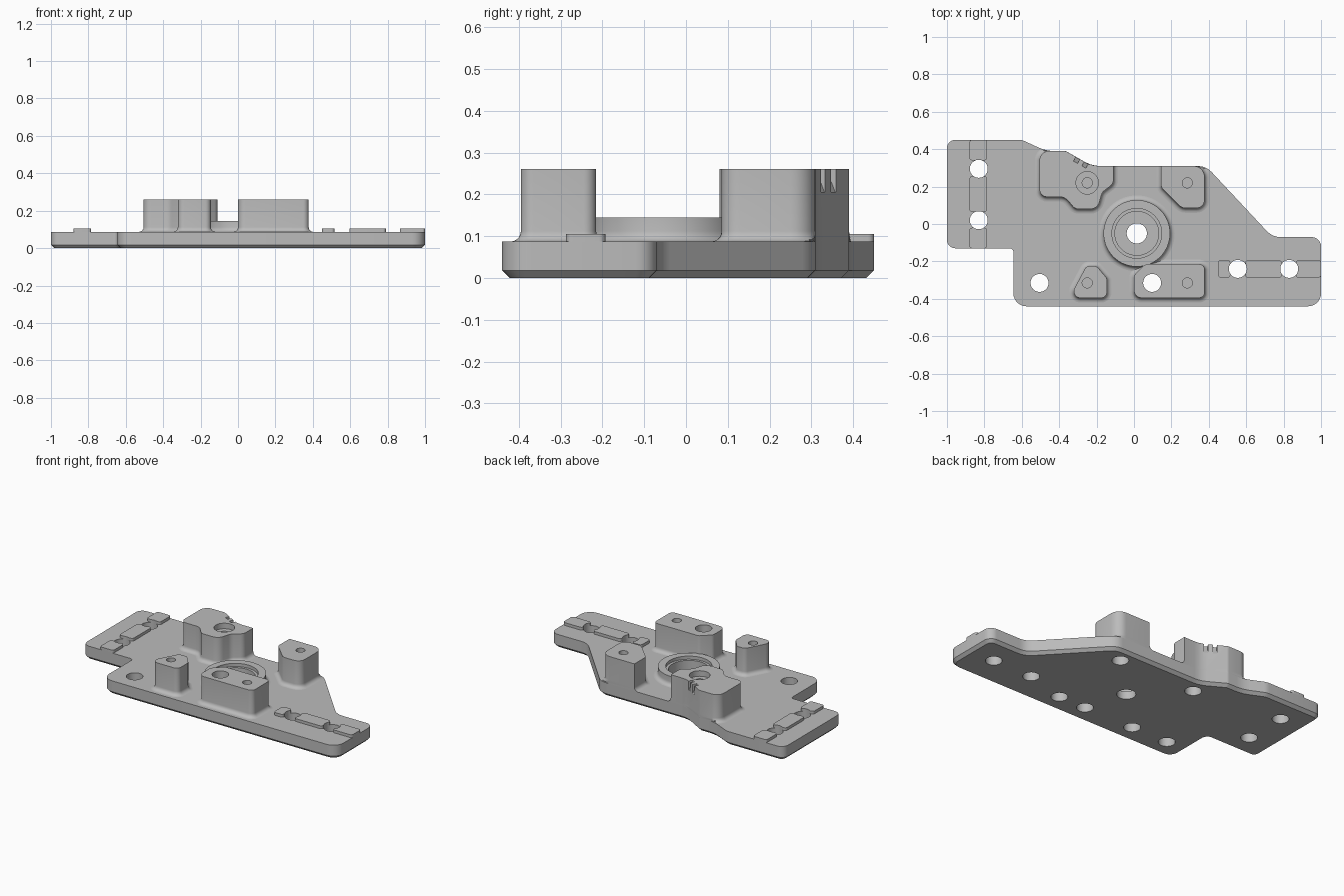
import bpy, bmesh, math
from mathutils import Vector

if "Cube" in bpy.data.objects:
    bpy.data.objects.remove(bpy.data.objects["Cube"])

DECK, TOP, FIL = 0.087, 0.26, 0.025   # plate top, post top, base fillet radius

grey = bpy.data.materials.new("cast_grey")
grey.diffuse_color = (0.5, 0.5, 0.5, 1)
grey.use_nodes = True
grey.node_tree.nodes["Principled BSDF"].inputs["Base Color"].default_value = grey.diffuse_color


def rounded(corners):
    """Outline from (x, y, radius) corners, counter-clockwise."""
    out, n = [], len(corners)
    for i, (x, y, r) in enumerate(corners):
        p = Vector((x, y))
        a = Vector(corners[i - 1][:2]) - p
        b = Vector(corners[(i + 1) % n][:2]) - p
        half = a.angle(b) / 2
        t = min(r / math.tan(half), 0.49 * a.length, 0.49 * b.length)
        if t < 1e-4:
            out.append(p)
            continue
        r = t * math.tan(half)
        a, b = a.normalized(), b.normalized()
        c = p + (a + b).normalized() * (r / math.sin(half))
        s, e = p + a * t - c, p + b * t - c
        turn = math.atan2(s.x * e.y - s.y * e.x, s.dot(e))
        steps = max(3, int(abs(turn) / 0.2))
        for k in range(steps + 1):
            w = turn * k / steps
            out.append(c + Vector((s.x * math.cos(w) - s.y * math.sin(w),
                                   s.x * math.sin(w) + s.y * math.cos(w))))
    return out


def offset(pts, d):
    """Move a counter-clockwise outline outward by d."""
    res = []
    for i, p in enumerate(pts):
        a = (p - pts[i - 1]).normalized()
        b = (pts[(i + 1) % len(pts)] - p).normalized()
        na, nb = Vector((a.y, -a.x)), Vector((b.y, -b.x))
        res.append(p + (na + nb) * (d / (1 + na.dot(nb))))
    return res


def inside(p, poly):
    hit = False
    for i, b in enumerate(poly):
        a = poly[i - 1]
        if (a.y > p.y) != (b.y > p.y) and \
                p.x < a.x + (b.x - a.x) * (p.y - a.y) / (b.y - a.y):
            hit = not hit
    return hit


def at(pts, z):
    return [(p[0], p[1], z) for p in pts]


def loft(bm, loops):
    rings = [[bm.verts.new(p) for p in l] for l in loops]
    for lo, hi in zip(rings, rings[1:]):
        for i in range(len(lo)):
            bm.faces.new((lo[i - 1], lo[i], hi[i], hi[i - 1]))
    bm.faces.new(rings[0][::-1])
    bm.faces.new(rings[-1])


def lathe(bm, x, y, profile, n=40):
    loft(bm, [[(x + r * math.cos(2 * math.pi * k / n),
                y + r * math.sin(2 * math.pi * k / n), z) for k in range(n)]
              for r, z in profile])


def make(name, bm):
    bmesh.ops.recalc_face_normals(bm, faces=bm.faces)
    me = bpy.data.meshes.new(name)
    bm.to_mesh(me)
    bm.free()
    me.materials.append(grey)
    ob = bpy.data.objects.new(name, me)
    bpy.context.collection.objects.link(ob)
    return ob


parts = []

# Base plate with chamfered underside
back = [(-0.225, 0.31, 0.15), (-0.365, 0.39, 0.03)]
plate = rounded([(-0.645, -0.44, 0.07), (1, -0.44, 0.07), (1, -0.07, 0.05),
                 (0.74, -0.07, 0.1), (0.385, 0.31, 0.1), *back,
                 (-0.47, 0.39, 0.2), (-0.60, 0.45, 0.08), (-1, 0.45, 0.045),
                 (-1, -0.13, 0.045), (-0.645, -0.13, 0.02)])
bm = bmesh.new()
loft(bm, [at(offset(plate, -0.018), 0), at(plate, 0.018), at(plate, DECK)])
parts.append(make("base_plate", bm))

# Posts with a filleted foot, flush where they meet the plate edge
posts = {
    "back_left_post": [(-0.505, 0.145, 0.04), (-0.37, 0.145, 0.06), (-0.315, 0.08, 0.04),
                       (-0.195, 0.08, 0.05), (-0.17, 0.17, 0.05), (-0.11, 0.215, 0.04),
                       (-0.11, 0.31, 0), *back, (-0.505, 0.39, 0.05)],
    "back_right_post": [(0.145, 0.195, 0.03), (0.255, 0.085, 0.05), (0.378, 0.085, 0.045),
                        (0.378, 0.31, 0.06), (0.145, 0.31, 0)],
    "front_left_post": [(-0.345, -0.395, 0.035), (-0.145, -0.395, 0.03),
                        (-0.145, -0.29, 0.03), (-0.20, -0.225, 0.03), (-0.255, -0.225, 0.03)],
    "front_right_post": [(0, -0.395, 0.04), (0.378, -0.395, 0.03), (0.378, -0.215, 0.03),
                         (0.06, -0.215, 0.03), (0, -0.275, 0.03)],
}
steps = [math.pi / 2 * k / 5 for k in range(6)]
for name, corners in posts.items():
    base = rounded(corners)
    loops = []
    for a in steps:
        ring = []
        for p, q in zip(base, offset(base, FIL * (1 - math.sin(a)))):
            side = Vector((q.x, p.y))
            if inside(q, plate):
                ring.append(q)
            else:
                ring.append(side if inside(side - Vector((0, 0.001)), plate) else p)
        loops.append(at(ring, DECK + FIL * (1 - math.cos(a))))
    loops.append(at(base, TOP))
    bm = bmesh.new()
    loft(bm, loops)
    parts.append(make(name, bm))

# Central bearing boss
CX, CY = 0.015, -0.05
bm = bmesh.new()
lathe(bm, CX, CY, [(0.178 + FIL * (1 - math.sin(a)), DECK + FIL * (1 - math.cos(a)))
                   for a in steps] + [(0.178, 0.145)], 64)
parts.append(make("bearing_boss", bm))

# Raised pads between the slotted holes
pads = [(-0.88, y0, -0.785, y1) for y0, y1 in ((0.34, 0.45), (0.065, 0.255), (-0.13, -0.02))]
pads += [(x0, -0.287, x1, -0.193) for x0, x1 in ((0.45, 0.515), (0.595, 0.79), (0.865, 1.0))]
for i, (x0, y0, x1, y1) in enumerate(pads):
    rect = rounded([(x0, y0, 0.015), (x1, y0, 0.015), (x1, y1, 0.015), (x0, y1, 0.015)])
    bm = bmesh.new()
    loft(bm, [at(rect, DECK), at(rect, 0.105)])
    parts.append(make(f"raised_pad_{i + 1}", bm))

# Cutter: through holes, bearing bore, blind holes and wall notches
bm = bmesh.new()
for x, y in ((-0.83, 0.295), (-0.83, 0.02), (-0.505, -0.315), (0.097, -0.315),
             (0.555, -0.24), (0.83, -0.24)):
    lathe(bm, x, y, [(0.048, -0.05), (0.048, 0.3)])
lathe(bm, CX, CY, [(0.054, -0.05), (0.054, 0.05), (0.117, 0.05), (0.117, 0.125),
                   (0.133, 0.125), (0.133, 0.3)], 64)
for x, y in ((-0.25, 0.22), (0.285, 0.22), (-0.25, -0.315), (0.285, -0.315)):
    lathe(bm, x, y, [(0.048, -0.05), (0.048, 0.1)])
    pilot = [(0.027, 0.15), (0.027, 0.3)]
    if (x, y) == (-0.25, 0.22):
        pilot[1:] = [(0.027, 0.225), (0.06, 0.225), (0.06, 0.3)]
    lathe(bm, x, y, pilot)
along = Vector((-0.14, 0.08)).normalized()
out = Vector((along.y, -along.x))
for x in (-0.30, -0.255):
    c = Vector((x, 0.31 + (-0.225 - x) * 0.08 / 0.14))
    loft(bm, [at([c + along * s + out * d for s, d in
                  ((-0.012, -deep), (-0.012, 0.03), (0.012, 0.03), (0.012, -deep))], z)
              for deep, z in ((0.002, 0.205), (0.035, 0.28))])
cutter = make("hole_cutter", bm)
cutter.hide_render = True

for ob in parts:
    bpy.context.view_layer.objects.active = ob
    bpy.ops.object.select_all(action='DESELECT')
    ob.select_set(True)
    mod = ob.modifiers.new("holes", 'BOOLEAN')
    mod.operation, mod.solver, mod.object = 'DIFFERENCE', 'EXACT', cutter
    bpy.ops.object.modifier_apply(modifier=mod.name)
    bpy.ops.object.shade_smooth_by_angle(angle=math.radians(30))
bpy.data.objects.remove(cutter)
